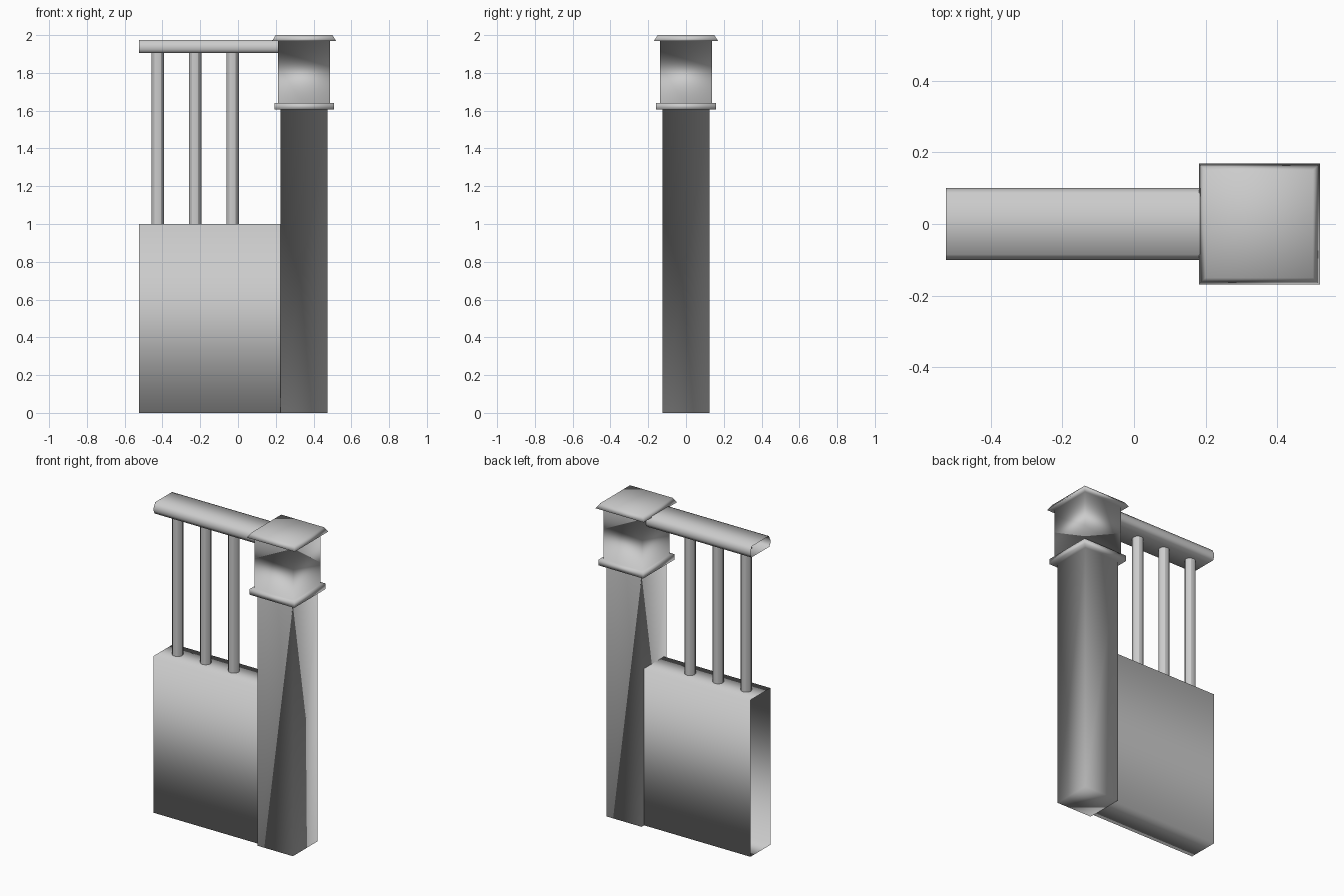
import bpy, bmesh

if "Cube" in bpy.data.objects:
    bpy.data.objects.remove(bpy.data.objects["Cube"])

POST_X = 0.35


def finish(name, bm):
    bmesh.ops.recalc_face_normals(bm, faces=bm.faces)
    mesh = bpy.data.meshes.new(name)
    bm.to_mesh(mesh)
    bm.free()
    for p in mesh.polygons:
        p.use_smooth = True
    ob = bpy.data.objects.new(name, mesh)
    bpy.context.collection.objects.link(ob)
    return ob


def bridge(bm, rings):
    """Join successive closed vertex rings with quads."""
    for a, b in zip(rings, rings[1:]):
        n = len(a)
        for i in range(n):
            j = (i + 1) % n
            bm.faces.new((a[i], a[j], b[j], b[i]))


def square_stack(name, levels):
    """Square column from (half width, z) levels, closed at both ends."""
    bm = bmesh.new()
    rings = [[bm.verts.new((POST_X + sx * h, sy * h, z))
              for sx, sy in ((-1, -1), (1, -1), (1, 1), (-1, 1))]
             for h, z in levels]
    bridge(bm, rings)
    bm.faces.new(rings[0])
    bm.faces.new(rings[-1])
    return finish(name, bm)


def open_tube(name, half_profile, x0, x1):
    """Mirror a half (y, z) profile and run it along x, ends left open."""
    profile = half_profile + [(-y, z) for y, z in reversed(half_profile)]
    bm = bmesh.new()
    bridge(bm, [[bm.verts.new((x, y, z)) for y, z in profile] for x in (x0, x1)])
    ob = finish(name, bm)
    return ob


# post: shaft, collar, head block and flared cap
square_stack("post", [
    (0.125, 0), (0.125, 1.605), (0.158, 1.605), (0.158, 1.64),
    (0.137, 1.64), (0.137, 1.97), (0.169, 1.97), (0.15, 2.0)])

# low wall and top rail, hollow at the joining end
open_tube("low_wall", [(0.1, 0), (0.1, 1.0)], -0.525, 0.225)
open_tube("top_rail", [(0.09, 1.905), (0.1, 1.925), (0.1, 1.945), (0.085, 1.975)],
          -0.525, 0.215)

# round bars between wall and rail
for i, x in enumerate((-0.425, -0.227, -0.029)):
    bpy.ops.mesh.primitive_cylinder_add(vertices=12, radius=0.033, depth=0.92,
                                        location=(x, 0, 1.452))
    bar = bpy.context.object
    bar.name = f"bar_{i + 1}"
    bpy.ops.object.shade_smooth_by_angle()
